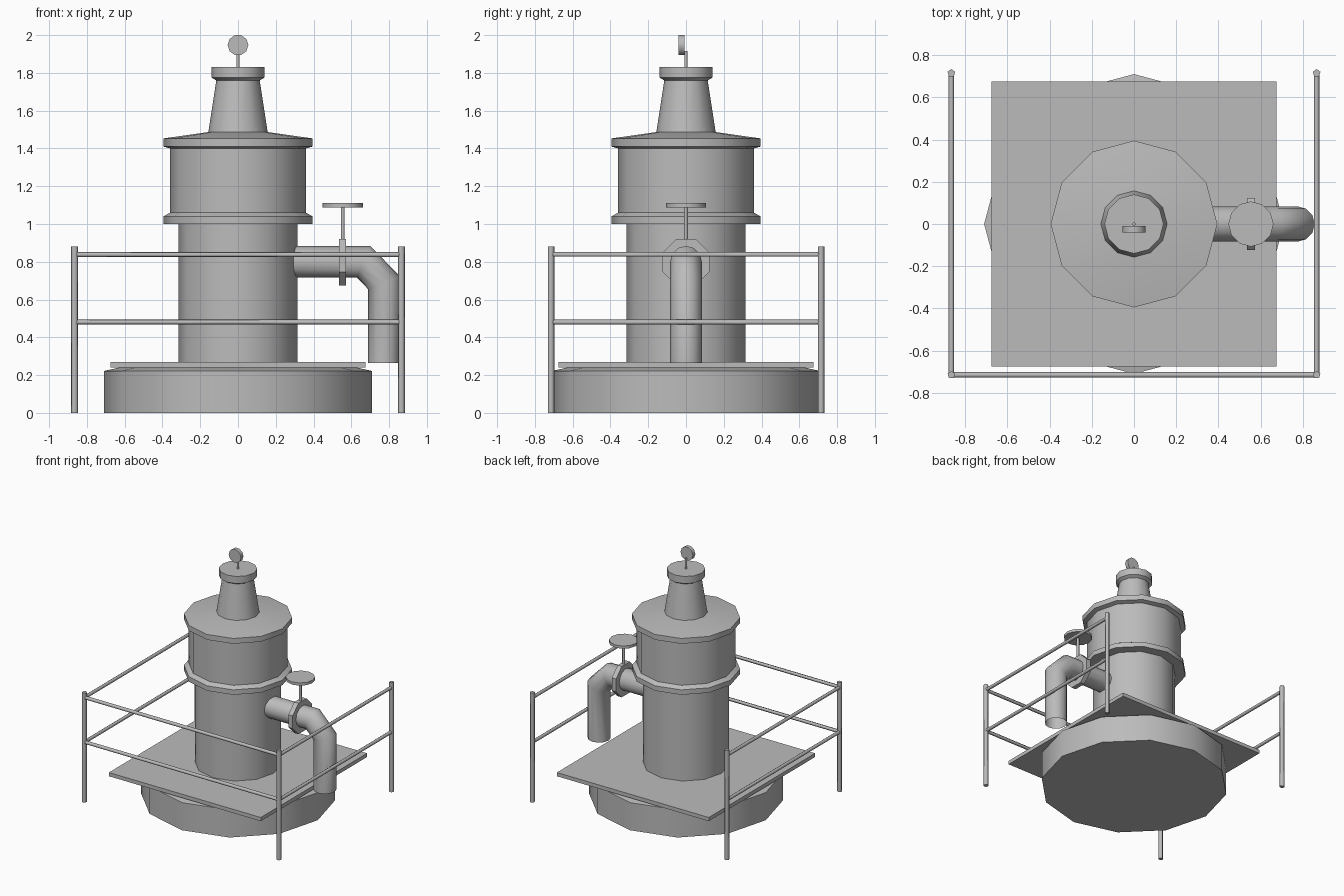
import bpy, bmesh, math
from mathutils import Vector

if "Cube" in bpy.data.objects:
    bpy.data.objects.remove(bpy.data.objects["Cube"])

grey = bpy.data.materials.new("plain_grey")
grey.diffuse_color = (0.5, 0.5, 0.5, 1)
grey.use_nodes = True
grey.node_tree.nodes["Principled BSDF"].inputs["Base Color"].default_value = grey.diffuse_color


def finish(name, bm, angle=48):
    bmesh.ops.recalc_face_normals(bm, faces=bm.faces)
    me = bpy.data.meshes.new(name)
    bm.to_mesh(me)
    bm.free()
    me.materials.append(grey)
    ob = bpy.data.objects.new(name, me)
    bpy.context.collection.objects.link(ob)
    bpy.ops.object.select_all(action='DESELECT')
    ob.select_set(True)
    bpy.context.view_layer.objects.active = ob
    bpy.ops.object.shade_smooth_by_angle(angle=math.radians(angle))
    return ob


def bridge(bm, rings):
    n = len(rings[0])
    for a, b in zip(rings, rings[1:]):
        for i in range(n):
            j = (i + 1) % n
            bm.faces.new((a[i], a[j], b[j], b[i]))


def lathe(name, profile, sides=12):
    """Closed turned solid from (radius, z) pairs."""
    bm = bmesh.new()
    rings = [[bm.verts.new((r * math.cos(math.tau * i / sides),
                            r * math.sin(math.tau * i / sides), z))
              for i in range(sides)] for r, z in profile]
    bridge(bm, rings)
    bm.faces.new(rings[0])
    bm.faces.new(rings[-1])
    return finish(name, bm)


def rod(name, p, q, r, sides, turn=0.0, angle=80):
    """Straight bar or disc between two points."""
    p, q = Vector(p), Vector(q)
    d = (q - p).normalized()
    u = Vector((0, 1, 0)) if abs(d.y) < 0.5 else Vector((0, 0, 1))
    v = d.cross(u)
    bm = bmesh.new()
    rings = [[bm.verts.new(c + r * (u * math.cos(turn + math.tau * i / sides)
                                    + v * math.sin(turn + math.tau * i / sides)))
              for i in range(sides)] for c in (p, q)]
    bridge(bm, rings)
    for ring in rings:
        bm.faces.new(ring)
    return finish(name, bm, angle)


def mitred_pipe(name, path, r, sides=12):
    """Open ended pipe along (x, z) points at y = 0."""
    bm = bmesh.new()
    pts = [Vector((x, 0, z)) for x, z in path]
    rings = []
    for k, c in enumerate(pts):
        d0 = (c - pts[k - 1]).normalized() if k else (pts[1] - c).normalized()
        d1 = (pts[k + 1] - c).normalized() if k < len(pts) - 1 else d0
        t = (d0 + d1).normalized()
        n = Vector((-t.z, 0, t.x)) / t.dot(d0)
        rings.append([bm.verts.new(c + r * (n * math.cos(math.tau * i / sides)
                                            + Vector((0, 1, 0)) * math.sin(math.tau * i / sides)))
                      for i in range(sides)])
    bridge(bm, rings)
    return finish(name, bm)


# Round base and square platform
lathe("round_base", [(0.71, 0), (0.71, 0.222), (0.62, 0.242)])
bm = bmesh.new()
bmesh.ops.create_cube(bm, size=1)
for v in bm.verts:
    v.co = (v.co.x * 1.35, v.co.y * 1.35, 0.255 + v.co.z * 0.03)
finish("platform", bm)

# Tower: column, drum with flanges and roof, tapered neck with cap
lathe("column", [(0.315, 0.26), (0.315, 1.01)])
lathe("drum", [(0.395, 1.0), (0.395, 1.04), (0.36, 1.06), (0.36, 1.40),
               (0.395, 1.41), (0.395, 1.453), (0.155, 1.487)])
lathe("neck", [(0.158, 1.48), (0.115, 1.76), (0.14, 1.775), (0.14, 1.832)])

# Gauge on top
rod("gauge_stem", (0, 0, 1.82), (0, 0, 1.915), 0.009, 6)
rod("gauge_dial", (0, -0.04, 1.947), (0, -0.009, 1.947), 0.055, 10, math.pi / 10, 48)

# Outlet pipe with valve
mitred_pipe("outlet_pipe", [(0.2, 0.80), (0.665, 0.80), (0.772, 0.69), (0.772, 0.265)], 0.084)
rod("valve_flange", (0.535, 0, 0.797), (0.573, 0, 0.797), 0.134, 8, math.pi / 8, 40)
rod("valve_stem", (0.554, 0, 0.9), (0.554, 0, 1.095), 0.011, 6)
rod("valve_wheel", (0.554, 0, 1.088), (0.554, 0, 1.11), 0.107, 12, 0, 48)

# Guard rail on three sides, open at the back
X, Y = 0.865, 0.715
corners = [(-X, Y), (-X, -Y), (X, -Y), (X, Y)]
for x, y in corners:
    rod("rail_post", (x, y, 0), (x, y, 0.88), 0.019, 5)
for (x0, y0), (x1, y1) in zip(corners, corners[1:]):
    for z in (0.48, 0.838):
        rod("guard_rail", (x0, y0, z), (x1, y1, z), 0.014, 5)
